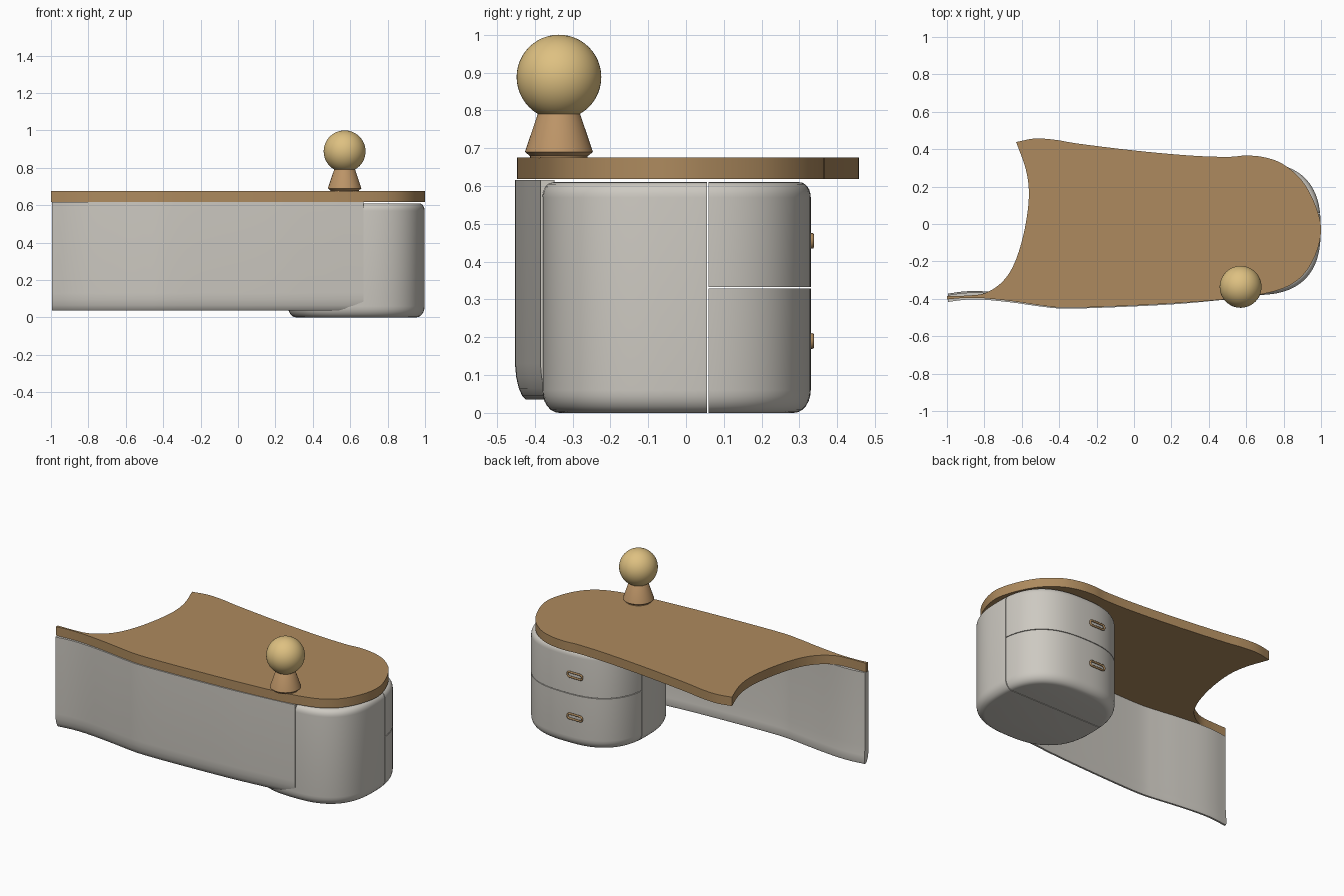
import bpy, bmesh, math
from mathutils import Vector

if "Cube" in bpy.data.objects:
    bpy.data.objects.remove(bpy.data.objects["Cube"])


def material(name, rgb):
    m = bpy.data.materials.new(name)
    m.diffuse_color = (*rgb, 1)
    m.use_nodes = True
    m.node_tree.nodes["Principled BSDF"].inputs["Base Color"].default_value = m.diffuse_color
    return m


WOOD = material("brown wood", (0.42, 0.255, 0.112))
STEM = material("warm wood", (0.50, 0.295, 0.135))
GOLD = material("pale gold", (0.73, 0.53, 0.22))
GREY = material("warm grey", (0.61, 0.585, 0.535))


def finish(name, bm, mat, angle=35):
    bmesh.ops.recalc_face_normals(bm, faces=bm.faces[:])
    mesh = bpy.data.meshes.new(name)
    bm.to_mesh(mesh)
    bm.free()
    mesh.materials.append(mat)
    ob = bpy.data.objects.new(name, mesh)
    bpy.context.collection.objects.link(ob)
    bpy.ops.object.select_all(action='DESELECT')
    bpy.context.view_layer.objects.active = ob
    ob.select_set(True)
    bpy.ops.object.shade_smooth_by_angle(angle=math.radians(angle))
    return ob


def loft(rings, closed=False):
    """Skin a list of equal-length point loops."""
    bm = bmesh.new()
    vs = [[bm.verts.new(p) for p in r] for r in rings]
    n = len(vs[0])
    pairs = list(zip(vs, vs[1:])) + ([(vs[-1], vs[0])] if closed else [])
    for a, b in pairs:
        for i in range(n):
            j = (i + 1) % n
            bm.faces.new((a[i], a[j], b[j], b[i]))
    if not closed:
        bm.faces.new(vs[0])
        bm.faces.new(vs[-1])
    return bm


def spline(pts, steps=6):
    """Smooth open curve through 2D points."""
    p = [Vector(q) for q in pts]
    p = [2 * p[0] - p[1]] + p + [2 * p[-1] - p[-2]]
    out = []
    for a, b, c, d in zip(p, p[1:], p[2:], p[3:]):
        for k in range(steps):
            t = k / steps
            out.append(0.5 * (2 * b + (c - a) * t + (2 * a - 5 * b + 4 * c - d) * t * t
                              + (3 * b - a - 3 * c + d) * t ** 3))
    return out + [p[-2]]


# Tabletop: long front edge, round right end, wavy back edge, scooped left side
outer = spline([(-1, -0.403), (-0.9, -0.395), (-0.8, -0.397), (-0.65, -0.413), (-0.5, -0.435),
                (-0.38, -0.447), (-0.15, -0.442), (0.2, -0.425), (0.5, -0.402), (0.65, -0.382),
                (0.8, -0.343), (0.9, -0.277), (0.97, -0.165), (1, -0.03), (0.97, 0.1),
                (0.9, 0.23), (0.8, 0.318), (0.7, 0.356), (0.6, 0.366), (0.5, 0.359),
                (0.3, 0.366), (0, 0.393), (-0.3, 0.43), (-0.42, 0.45), (-0.53, 0.457),
                (-0.63, 0.438)])
scoop = spline([(-0.63, 0.438), (-0.578, 0.29), (-0.562, 0.15), (-0.585, -0.03), (-0.635, -0.2),
                (-0.7, -0.305), (-0.79, -0.367), (-0.88, -0.382), (-1, -0.385)])
outline = outer + scoop[1:]
finish("tabletop", loft([[(p.x, p.y, z) for p in outline] for z in (0.618, 0.675)]), WOOD)

# Front panel: rounded lower edge swept along the front of the desk
path = spline([(-0.995, -0.417), (-0.9, -0.405), (-0.8, -0.405), (-0.65, -0.420), (-0.5, -0.441),
               (-0.38, -0.452), (-0.15, -0.447), (0.2, -0.430), (0.45, -0.408), (0.67, -0.385)])
section = [(0, 0.616), (0, 0.13), (0.003, 0.095), (0.010, 0.065), (0.019, 0.045), (0.028, 0.036),
           (0.040, 0.036), (0.045, 0.048), (0.042, 0.09), (0.037, 0.15), (0.037, 0.616)]
finish("front_panel", loft([[(p.x, p.y + d, z) for d, z in section] for p in path]), GREY)


# Cabinet: soft squared pedestal cut into a front body and two drawers
def pedestal_ring(inset, z, n=96, e=2 / 2.6):
    ring = []
    for i in range(n):
        c, s = math.cos(2 * math.pi * i / n), math.sin(2 * math.pi * i / n)
        ring.append((0.6325 + (0.3655 - inset) * math.copysign(abs(c) ** e, c),
                     -0.025 + (0.355 - inset) * math.copysign(abs(s) ** e, s), z))
    return ring


def pedestal():
    rings = []
    for k in range(7):
        a = math.pi / 2 * k / 6
        rings.append(pedestal_ring(0.045 * (1 - math.sin(a)), 0.06 * (1 - math.cos(a))))
    for k in range(7):
        a = math.pi / 2 * k / 6
        rings.append(pedestal_ring(0.03 * (1 - math.cos(a)), 0.57 + 0.04 * math.sin(a)))
    return loft(rings)


def cut(bm, co, normal):
    """Remove what lies beyond a plane and close the hole."""
    bmesh.ops.bisect_plane(bm, geom=bm.verts[:] + bm.edges[:] + bm.faces[:], dist=1e-5,
                           plane_co=co, plane_no=normal, clear_outer=True)
    bmesh.ops.holes_fill(bm, edges=[e for e in bm.edges if e.is_boundary], sides=0)


def cabinet_part(name, cuts):
    bm = pedestal()
    for co, normal in cuts:
        cut(bm, co, normal)
    finish(name, bm, GREY)


cabinet_part("cabinet_body", [((0, 0.0555, 0), (0, 1, 0))])
cabinet_part("lower_drawer", [((0, 0.0595, 0), (0, -1, 0)), ((0, 0, 0.3285), (0, 0, 1))])
cabinet_part("upper_drawer", [((0, 0.0595, 0), (0, -1, 0)), ((0, 0, 0.3325), (0, 0, -1))])


# Drawer pulls: slim rounded loops on the back face
def drawer_pull(name, cx, cz, half=0.037, r=0.015, tube=0.006):
    rings = []
    for side in (1, -1):
        for k in range(9):
            a = side * math.pi / 2 - math.pi / 2 + math.pi * (k / 8 - 0.5) + (math.pi / 2) * (1 - side)
            a = math.pi * (k / 8 - 0.5) + (0 if side > 0 else math.pi)
            ca, sa = math.cos(a), math.sin(a)
            rings.append([(cx + side * half + (r + tube * math.cos(t)) * ca,
                           0.333 + tube * math.sin(t),
                           cz + (r + tube * math.cos(t)) * sa)
                          for t in (2 * math.pi * j / 10 for j in range(10))])
    finish(name, loft(rings, closed=True), WOOD, 60)


drawer_pull("upper_drawer_pull", 0.55, 0.455)
drawer_pull("lower_drawer_pull", 0.55, 0.19)

# Lamp: flared stem with a round globe
LX, LY = 0.57, -0.336
stem = [(0.076, 0.674), (0.076, 0.679), (0.090, 0.690), (0.056, 0.790), (0.050, 0.797)]
finish("lamp_stem", loft([[(LX + r * math.cos(2 * math.pi * i / 48),
                            LY + r * math.sin(2 * math.pi * i / 48), z) for i in range(48)]
                          for r, z in stem]), STEM)
globe = bmesh.new()
bmesh.ops.create_uvsphere(globe, u_segments=48, v_segments=24, radius=0.112)
bmesh.ops.translate(globe, verts=globe.verts[:], vec=(LX, LY, 0.888))
finish("lamp_globe", globe, GOLD)
